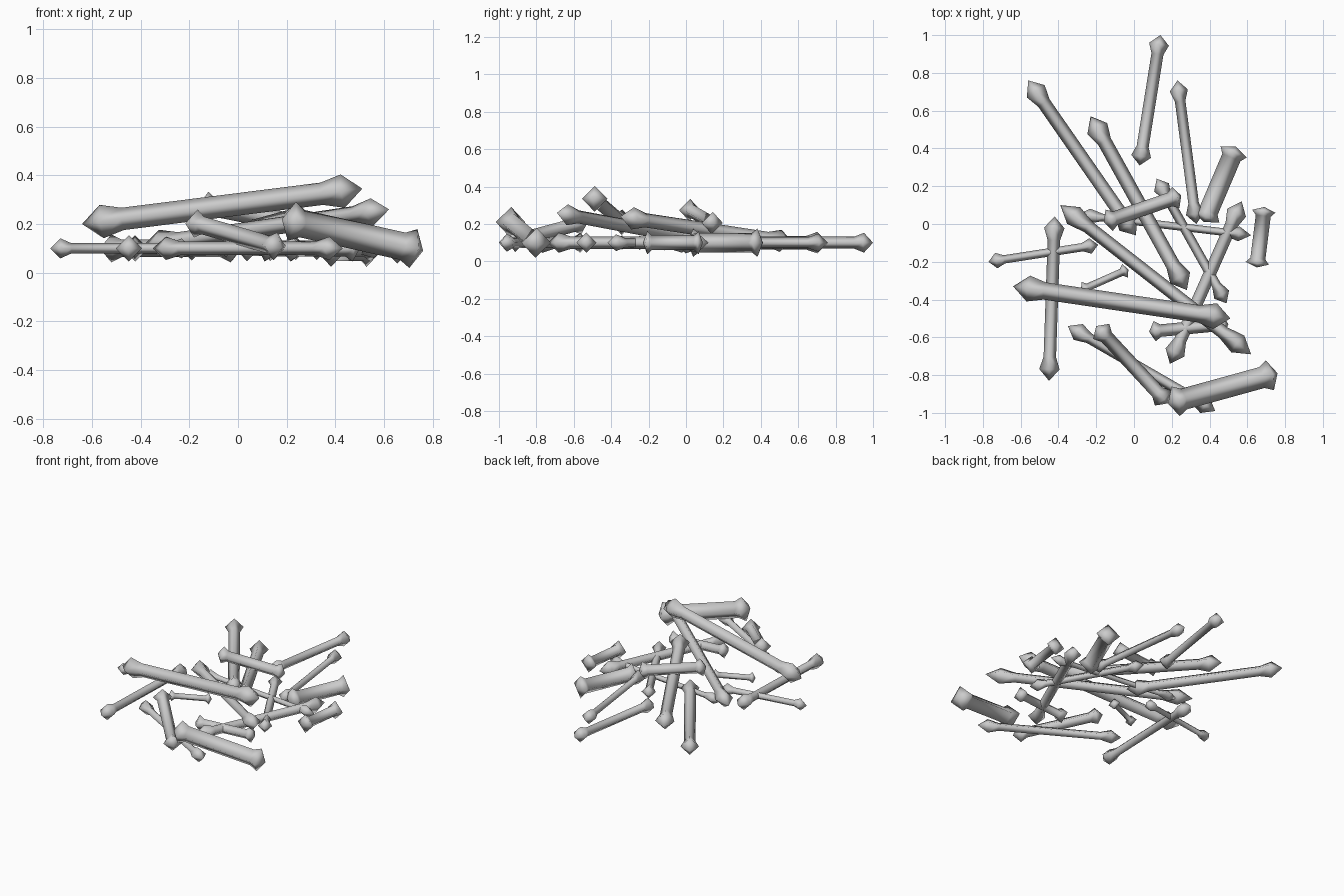
import bpy, bmesh, math
from mathutils import Vector

if "Cube" in bpy.data.objects:
    bpy.data.objects.remove(bpy.data.objects["Cube"])


def make_bone(name, a, b, shaft):
    """Four-sided bone from tip a to tip b with flared, pointed knobs."""
    a, b = Vector(a), Vector(b)
    length = (b - a).length
    d = (b - a).normalized()
    side = d.cross(Vector((0, 0, 1))).normalized()
    up = side.cross(d)
    knob = 1.15 * shaft + 0.016
    tip = 0.07 * length
    neck = 0.145 * length
    # distance along the bone and corner radius of each ring
    rings = [(tip, knob), (neck, shaft), (length - neck, shaft), (length - tip, knob)]
    bm = bmesh.new()
    loops = []
    for t, r in rings:
        angles = [i * math.pi / 2 for i in range(4)]
        loops.append([bm.verts.new(a + d * t + (side * math.cos(g) + up * math.sin(g)) * r)
                      for g in angles])
    for l0, l1 in zip(loops, loops[1:]):
        for i in range(4):
            j = (i + 1) % 4
            bm.faces.new((l0[i], l0[j], l1[j], l1[i]))
    # pointed ends
    for point, loop in ((a, loops[0]), (b, loops[-1])):
        apex = bm.verts.new(point)
        for i in range(4):
            bm.faces.new((loop[i], loop[(i + 1) % 4], apex))
    bmesh.ops.recalc_face_normals(bm, faces=bm.faces[:])
    for f in bm.faces:
        f.smooth = True
    me = bpy.data.meshes.new(name)
    bm.to_mesh(me)
    bm.free()
    bpy.context.collection.objects.link(bpy.data.objects.new(name, me))


# bones lying flat at the bottom: x, y of both tips, shaft radius
REST = 0.10
flat = [
    (0.14, 1.00, 0.03, 0.31, 0.032),
    (0.23, 0.76, 0.33, 0.00, 0.028),
    (-0.56, 0.76, 0.01, -0.06, 0.036),
    (0.12, 0.24, 0.49, -0.42, 0.025),
    (0.54, 0.41, 0.37, 0.01, 0.052),
    (0.69, 0.09, 0.65, -0.23, 0.040),
    (0.57, 0.12, 0.19, -0.74, 0.033),
    (-0.30, 0.05, 0.62, -0.06, 0.020),
    (-0.42, 0.04, -0.45, -0.83, 0.033),
    (-0.77, -0.20, -0.19, -0.11, 0.022),
    (-0.28, -0.35, -0.03, -0.24, 0.020),
    (0.08, -0.57, 0.50, -0.53, 0.033),
    (-0.35, -0.54, 0.43, -0.99, 0.028),
]
for n, (x0, y0, x1, y1, r) in enumerate(flat, 1):
    make_bone(f"flat_bone_{n}", (x0, y0, REST), (x1, y1, REST), r)

# bones leaning on the others: both tips, shaft radius
leaning = [
    ((-0.23, 0.57, 0.10), (0.28, -0.35, 0.24), 0.038),
    ((-0.39, 0.10, 0.11), (0.62, -0.69, 0.26), 0.035),
    ((-0.16, 0.01, 0.28), (0.25, 0.15, 0.20), 0.038),
    ((-0.64, -0.33, 0.20), (0.51, -0.50, 0.345), 0.046),
    ((-0.20, -0.54, 0.21), (0.18, -0.95, 0.10), 0.037),
    ((0.18, -0.95, 0.22), (0.76, -0.79, 0.09), 0.057),
]
for n, (a, b, r) in enumerate(leaning, 1):
    make_bone(f"leaning_bone_{n}", a, b, r)
